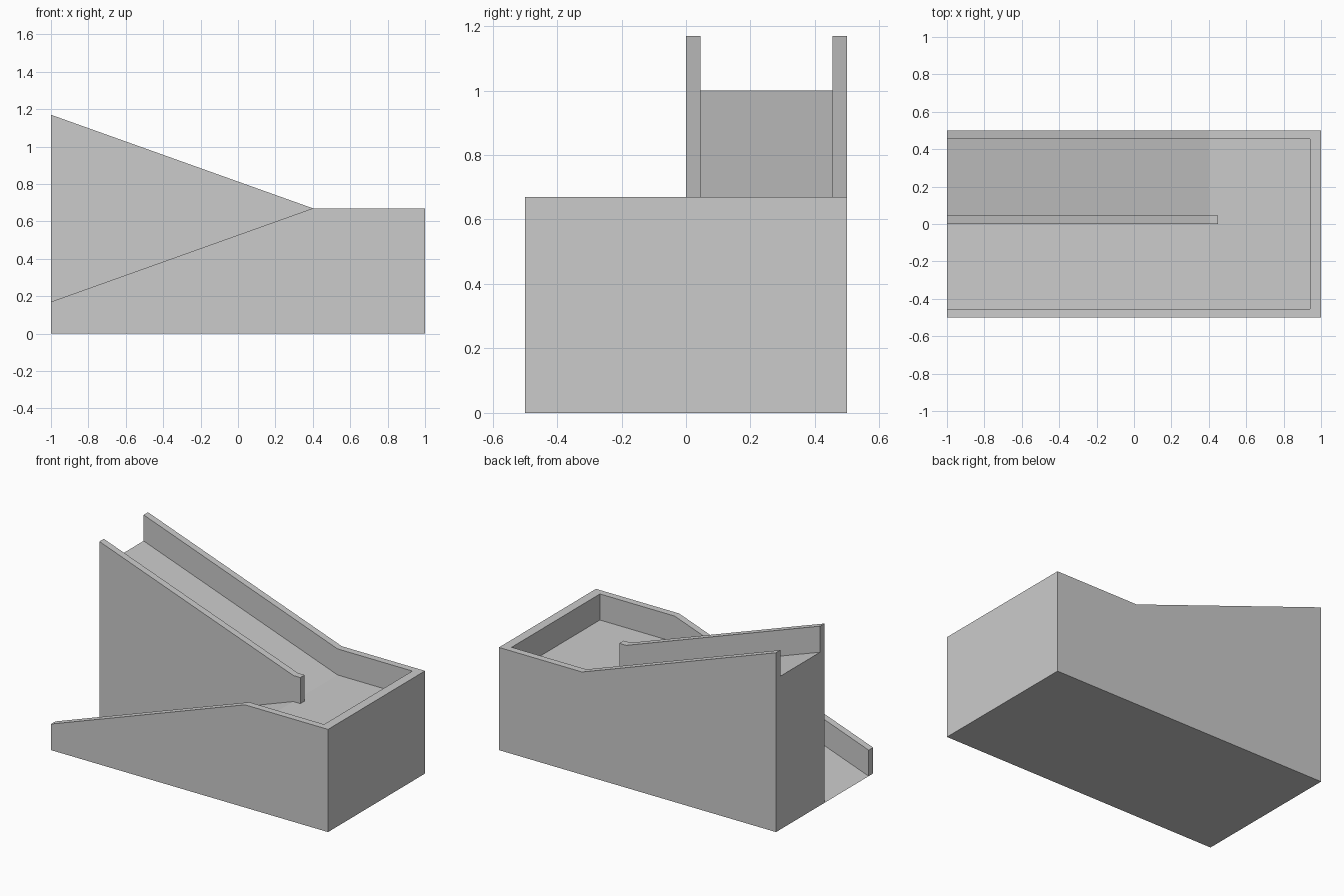
import bpy

if "Cube" in bpy.data.objects:
    bpy.data.objects.remove(bpy.data.objects["Cube"])

BASE, LANDING, RIM, BEND = 0.0, 0.5, 0.67, 0.4   # key heights and the x of the ramp bend


def extrude(name, profile, y0, y1):
    """Solid prism from an (x, z) outline spanning y0..y1."""
    n = len(profile)
    verts = [(x, y, z) for y in (y0, y1) for x, z in profile]
    faces = [tuple(range(n)), tuple(range(2 * n - 1, n - 1, -1))]
    faces += [((i + 1) % n, i, i + n, (i + 1) % n + n) for i in range(n)]
    mesh = bpy.data.meshes.new(name)
    mesh.from_pydata(verts, [], faces)
    mesh.update()
    obj = bpy.data.objects.new(name, mesh)
    bpy.context.collection.objects.link(obj)
    return obj


# outer side walls, rims following the ramps
for name, end_z, y0, y1 in (("front_wall", 0.17, -0.5, -0.455),
                            ("back_wall", 1.17, 0.455, 0.5)):
    extrude(name, [(-1, BASE), (1, BASE), (1, RIM), (BEND, RIM), (-1, end_z)], y0, y1)

# wall closing the landing
extrude("end_wall", [(0.94, BASE), (1, BASE), (1, RIM), (0.94, RIM)], -0.455, 0.455)

# landing platform
extrude("landing", [(BEND, BASE), (0.94, BASE), (0.94, LANDING), (BEND, LANDING)], -0.455, 0.455)

# lower ramp wedge and upper ramp block
extrude("lower_ramp", [(-1, BASE), (BEND, BASE), (BEND, LANDING)], -0.455, 0.0)
extrude("upper_ramp", [(-1, BASE), (BEND, BASE), (BEND, LANDING), (-1, 1.0)], 0.045, 0.455)

# wall between the ramps, its end standing on the landing
extrude("middle_wall", [(-1, BASE), (BEND, BASE), (BEND, LANDING), (0.45, LANDING),
                        (0.45, RIM), (BEND, RIM), (-1, 1.17)], 0.0, 0.045)
